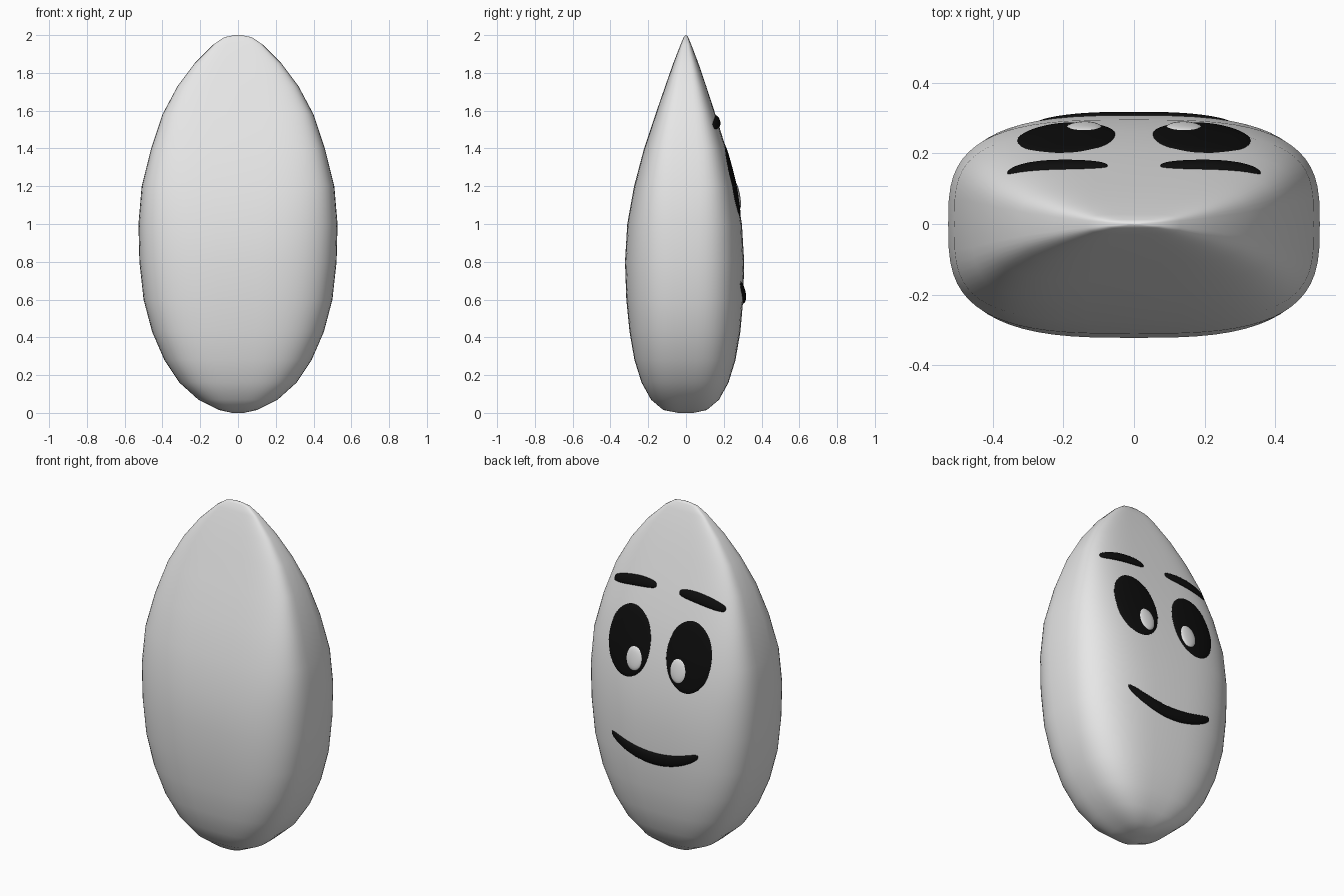
import bpy, bmesh, math

if "Cube" in bpy.data.objects:
    bpy.data.objects.remove(bpy.data.objects["Cube"])

# Body rings: height, half width, front depth, back depth
RINGS = [
    (0.0, 0.03, 0.04, 0.04), (0.015, 0.10, 0.12, 0.11), (0.07, 0.21, 0.185, 0.175),
    (0.16, 0.31, 0.235, 0.225), (0.28, 0.39, 0.273, 0.262), (0.43, 0.455, 0.299, 0.288),
    (0.60, 0.50, 0.316, 0.303), (0.80, 0.522, 0.323, 0.308), (1.0, 0.527, 0.311, 0.296),
    (1.2, 0.51, 0.275, 0.262), (1.4, 0.46, 0.222, 0.212), (1.58, 0.40, 0.162, 0.156),
    (1.73, 0.32, 0.11, 0.107), (1.85, 0.23, 0.068, 0.066), (1.95, 0.13, 0.029, 0.028),
    (1.988, 0.075, 0.013, 0.012), (2.0, 0.02, 0.003, 0.003)]
SEGMENTS = 64


def material(name, value):
    m = bpy.data.materials.new(name)
    m.diffuse_color = (value, value, value, 1)
    m.use_nodes = True
    m.node_tree.nodes["Principled BSDF"].inputs["Base Color"].default_value = m.diffuse_color
    return m


def roundness(z):
    return 3 + min(max((z - 0.9) / 0.6, 0), 1)


def back_surface(x, z):
    # Depth of the back of the body at a given position
    for a, b in zip(RINGS, RINGS[1:]):
        if a[0] <= z <= b[0]:
            f = (z - a[0]) / (b[0] - a[0])
            w, d = (a[k] + f * (b[k] - a[k]) for k in (1, 3))
            n = roundness(z)
            return d * max(1 - abs(x / w) ** n, 0) ** (1 / n)
    return 0


def finish(bm, name, mat):
    for f in bm.faces:
        f.smooth = True
    mesh = bpy.data.meshes.new(name)
    bm.to_mesh(mesh)
    bm.free()
    mesh.materials.append(mat)
    obj = bpy.data.objects.new(name, mesh)
    bpy.context.collection.objects.link(obj)


def spow(v, p):
    return math.copysign(abs(v) ** p, v)


def face_part(name, mat, cx, rx, middle, rz, power, lift):
    # Thin domed patch that follows the back of the body
    bm = bmesh.new()
    nt, ns = 28, 12
    grid = []
    for i in range(nt + 1):
        t = -math.cos(math.pi * i / nt)
        x = cx + rx * t
        half = rz * max(1 - t * t, 0) ** power
        row = []
        for j in range(ns + 1):
            s = -math.cos(math.pi * j / ns)
            z = middle(x) + half * s
            dome = max((1 - s * s) * (1 - t * t), 0) ** 0.3
            row.append(bm.verts.new((x, back_surface(x, z) - 0.005 + (lift + 0.005) * dome, z)))
        grid.append(row)
    for i in range(nt):
        for j in range(ns):
            bm.faces.new((grid[i][j], grid[i][j + 1], grid[i + 1][j + 1], grid[i + 1][j]))
    bmesh.ops.remove_doubles(bm, verts=bm.verts, dist=0.0002)
    finish(bm, name, mat)


white = material("off_white", 0.8)
black = material("black", 0.004)

# Body: stacked rounded-rectangle rings
bm = bmesh.new()
loops = []
for z, w, front, back in RINGS:
    p = 2 / roundness(z)
    loop = []
    for i in range(SEGMENTS):
        a = 2 * math.pi * i / SEGMENTS
        c, s = math.cos(a), math.sin(a)
        loop.append(bm.verts.new((w * spow(c, p), (back if s > 0 else front) * spow(s, p), z)))
    loops.append(loop)
for lo, hi in zip(loops, loops[1:]):
    for i in range(SEGMENTS):
        k = (i + 1) % SEGMENTS
        bm.faces.new((lo[i], lo[k], hi[k], hi[i]))
bm.faces.new(loops[0][::-1])
bm.faces.new(loops[-1])
bmesh.ops.recalc_face_normals(bm, faces=bm.faces)
finish(bm, "body", white)

# Eyes, highlights and eyebrows on both sides
for side, label in ((-1, "left"), (1, "right")):
    face_part("eye_" + label, black, side * 0.192, 0.14, lambda x: 1.23, 0.2, 0.5, 0.01)
    face_part("eye_highlight_" + label, white, side * 0.143, 0.053, lambda x: 1.15, 0.073, 0.5, 0.017)
    face_part("eyebrow_" + label, black, side * 0.217, 0.143,
              lambda x: 1.55 - 0.6 * (abs(x) - 0.16) ** 2 - 0.05 * (abs(x) - 0.16), 0.028, 0.3, 0.016)

# Smiling mouth
face_part("mouth", black, 0, 0.28, lambda x: 0.612 + 0.95 * x * x, 0.035, 0.3, 0.015)
